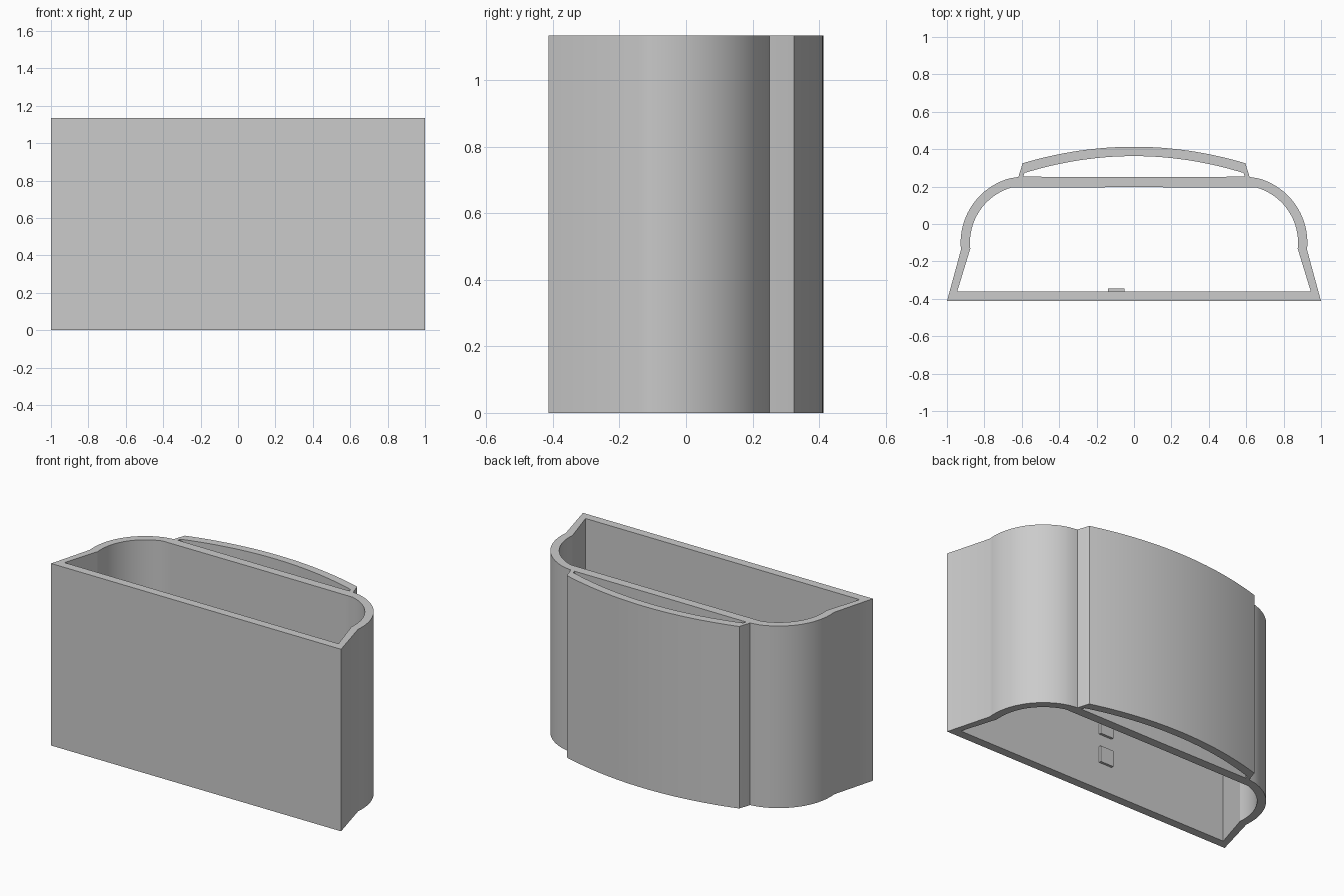
import bpy, bmesh, math

cube = bpy.data.objects.get("Cube")
if cube:
    bpy.data.objects.remove(cube, do_unlink=True)

HEIGHT = 1.135

grey = bpy.data.materials.new("plain grey")
grey.use_nodes = True
grey.diffuse_color = (0.6, 0.6, 0.6, 1)
grey.node_tree.nodes["Principled BSDF"].inputs["Base Color"].default_value = grey.diffuse_color


def mirrored(half):
    """Complete a path running from +x towards the middle."""
    return half + [(-x, y) for x, y in reversed(half) if x > 0.0001]


def extruded_wall(name, outer, inner, closed):
    """Upright wall between two matching plan outlines, open above and below."""
    bm = bmesh.new()
    rings = [[bm.verts.new((x, y, z)) for x, y in path]
             for path, z in ((outer, 0), (outer, HEIGHT), (inner, HEIGHT), (inner, 0))]
    count = len(outer)
    for i in range(count if closed else count - 1):
        j = (i + 1) % count
        for k in range(4):
            a, b = rings[k], rings[(k + 1) % 4]
            bm.faces.new((a[i], a[j], b[j], b[i]))
    if not closed:
        for i in (0, count - 1):
            bm.faces.new([ring[i] for ring in rings])
    return finish(bm, name)


def finish(bm, name):
    bmesh.ops.recalc_face_normals(bm, faces=bm.faces)
    mesh = bpy.data.meshes.new(name)
    bm.to_mesh(mesh)
    bm.free()
    mesh.materials.append(grey)
    obj = bpy.data.objects.new(name, mesh)
    bpy.context.collection.objects.link(obj)
    bpy.ops.object.select_all(action="DESELECT")
    obj.select_set(True)
    bpy.context.view_layer.objects.active = obj
    bpy.ops.object.shade_smooth_by_angle(angle=math.radians(20))
    return obj


def shoulder(radius, end_angle, steps=20):
    """Rounded rear corner in plan."""
    angles = [math.radians(-6 + (end_angle + 6) * i / steps) for i in range(steps + 1)]
    return [(0.57 + radius * math.cos(a), -0.1 + radius * math.sin(a)) for a in angles]


def bow(half_width, peak, sag, steps=16):
    """Shallow curve from the side to the middle."""
    return [(half_width * (1 - i / steps), peak - sag * (1 - i / steps) ** 2)
            for i in range(steps + 1)]


# Main shell: flat front, flared sides, rounded shoulders, flat rear wall
outer = mirrored([(1, -0.413)] + shoulder(0.357, 74) + [(0.61, 0.253), (0, 0.251)])
inner = mirrored([(0.945, -0.36)] + shoulder(0.307, 74) + [(0.6, 0.195), (0, 0.197)])
extruded_wall("main_shell", outer, inner, True)

# Bowed rear panel with a thin return at each end
panel_out = mirrored([(0.618, 0.25), (0.615, 0.262)] + bow(0.595, 0.413, 0.088))
panel_in = mirrored([(0.592, 0.25), (0.59, 0.262)] + bow(0.585, 0.363, 0.09))
extruded_wall("rear_panel", panel_out, panel_in, False)

# Small square pads on the inside of the front wall
for label, z in (("lower", 0.22), ("upper", 0.4)):
    bm = bmesh.new()
    bmesh.ops.create_cube(bm, size=1)
    bmesh.ops.scale(bm, vec=(0.09, 0.03, 0.1), verts=bm.verts)
    bmesh.ops.translate(bm, vec=(-0.095, -0.36, z), verts=bm.verts)
    finish(bm, label + "_inner_pad")
